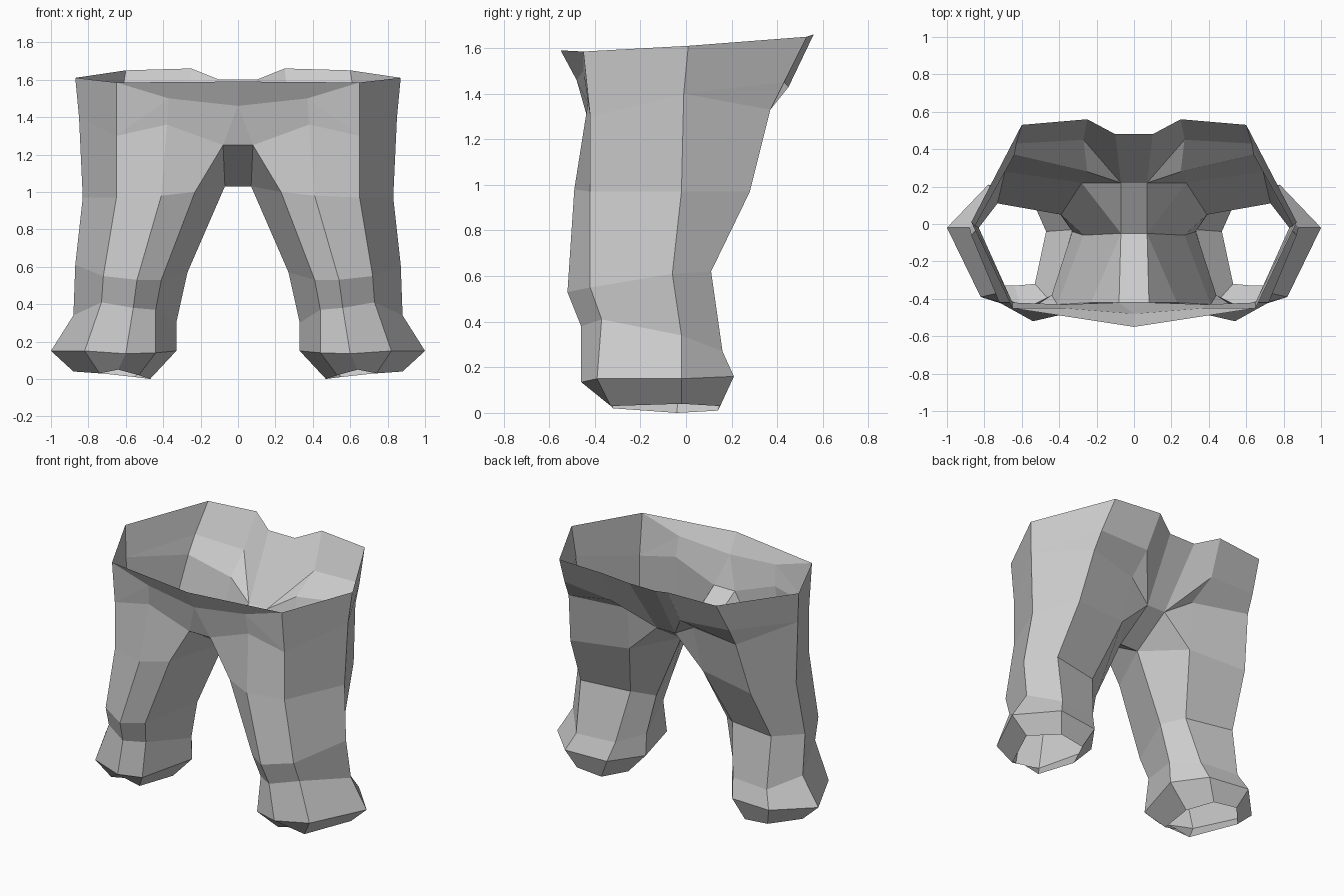
import bpy
import bmesh

if "Cube" in bpy.data.objects:
    bpy.data.objects.remove(bpy.data.objects["Cube"])

# Leg cross-sections from hem to thigh, each running:
# outer, front outer, front middle, front inner, inner, back inner, back outer
HEM = [(.88, -.02, .04), (.74, -.33, .03), (.64, -.33, .05), (.53, -.32, .02),
       (.47, -.04, 0), (.55, .14, .01), (.73, .15, .03)]
FOOT = [(1, -.02, .15), (.82, -.39, .15), (.6, -.46, .135), (.44, -.42, .14),
        (.33, -.03, .15), (.48, .18, .15), (.78, .21, .16)]
ANKLE = [(.88, -.02, .34), (.73, -.37, .41), (.56, -.46, .38), (.44, -.38, .37),
         (.33, -.04, .3), (.45, .13, .27), (.73, .16, .27)]
KNEE = [(.87, -.06, .61), (.72, -.42, .55), (.54, -.52, .53), (.41, -.43, .53),
        (.27, -.06, .57), (.39, .05, .61), (.73, .11, .62)]
THIGH = [(.83, -.02, .97), (.65, -.42, .97), (.41, -.49, .98), (.23, -.42, 1),
         (.07, -.05, 1.03), (.28, .22, 1), (.69, .28, .97)]


def mirrored_object(name, faces):
    """Build faces given as point tuples, weld them and mirror across x."""
    bm = bmesh.new()
    for f in faces:
        bm.faces.new([bm.verts.new(p) for p in f])
    bmesh.ops.remove_doubles(bm, verts=bm.verts, dist=.0005)
    bmesh.ops.recalc_face_normals(bm, faces=bm.faces)
    mesh = bpy.data.meshes.new(name)
    bm.to_mesh(mesh)
    bm.free()
    obj = bpy.data.objects.new(name, mesh)
    bpy.context.collection.objects.link(obj)
    mod = obj.modifiers.new("Mirror", 'MIRROR')
    mod.use_clip = True
    return obj


def centre(p):
    return (0, p[1], p[2])


# Open-ended legs
rings = [HEM, FOOT, ANKLE, KNEE, THIGH]
leg_faces = []
for lo, hi in zip(rings, rings[1:]):
    for i in range(7):
        j = (i + 1) % 7
        leg_faces.append((lo[i], lo[j], hi[j], hi[i]))
mirrored_object("trouser_legs", leg_faces)

# Hip points
t_o, t_fo, t_fm, t_fi, t_i, t_bi, t_bo = THIGH
h_o, h_fo, h_fm, h_fi = (.85, -.01, 1.4), (.65, -.42, 1.3), (.38, -.43, 1.36), (.08, -.42, 1.25)
cleft, h_bi, h_bo = (.07, .22, 1.2), (.25, .28, 1.31), (.64, .37, 1.33)
seat_i, seat_o = (.27, .45, 1.43), (.63, .43, 1.45)
belly_mid, belly = (0, -.48, 1.46), (.37, -.45, 1.5)
# Waist points
w_o, w_fo, w_front = (.87, .01, 1.61), (.65, -.45, 1.585), (0, -.55, 1.59)
w_notch, w_bi, w_bo = (.1, .48, 1.6), (.25, .56, 1.66), (.6, .53, 1.65)

hip_faces = [
    # upper thigh
    (t_o, t_fo, h_fo, h_o), (t_fo, t_fm, h_fm, h_fo), (t_fm, t_fi, h_fi, h_fm),
    (t_fi, t_i, h_fi), (t_i, t_bi, cleft), (t_bi, h_bi, cleft),
    (t_bi, t_bo, h_bo, h_bi), (t_bo, t_o, h_o, h_bo),
    # seat
    (h_bo, h_bi, seat_i, seat_o), (seat_o, seat_i, w_bi, w_bo),
    (h_bi, cleft, seat_i), (cleft, w_notch, w_bi, seat_i),
    # side
    (h_o, h_bo, seat_o), (h_o, seat_o, w_bo, w_o), (h_o, h_fo, w_fo, w_o),
    # belly and flared front rim
    (h_fo, h_fm, belly), (h_fo, belly, w_fo), (h_fm, h_fi, belly_mid, belly),
    (h_fi, centre(h_fi), belly_mid), (w_fo, belly, belly_mid, w_front),
]
# Crotch strip
strip = [h_fi, t_i, cleft, w_notch]
for a, b in zip(strip, strip[1:]):
    hip_faces.append((a, b, centre(b), centre(a)))
mirrored_object("trouser_hips", hip_faces)
